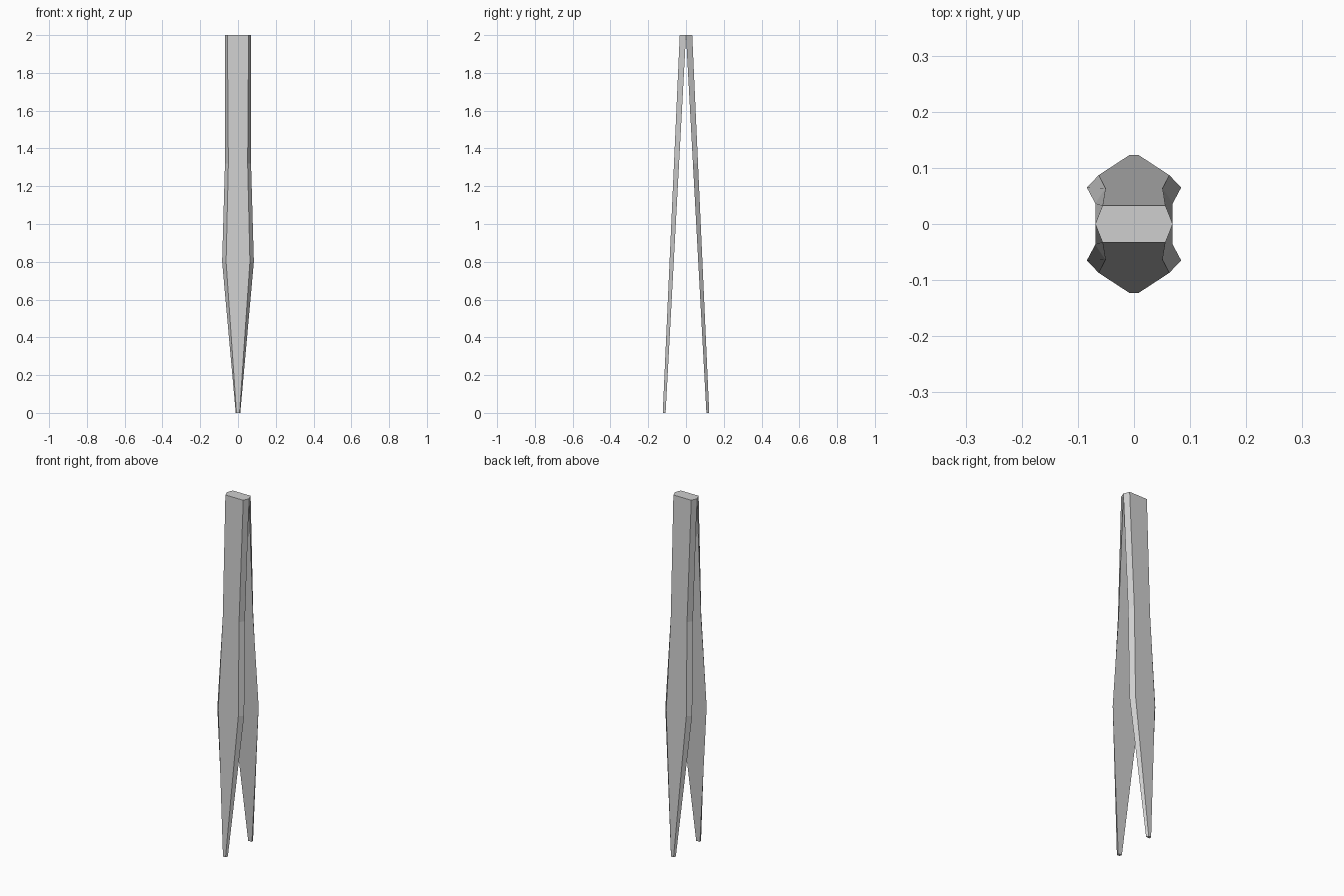
import bpy
import bmesh

cube = bpy.data.objects.get("Cube")
if cube:
    bpy.data.objects.remove(cube, do_unlink=True)

steel = bpy.data.materials.new("light_grey_steel")
steel.use_nodes = True
colour = (0.62, 0.62, 0.62, 1)
steel.diffuse_color = colour
steel.node_tree.nodes["Principled BSDF"].inputs["Base Color"].default_value = colour

# Arm sections from tip to joined end: height, outer and inner half width
SECTIONS = [(0, 0.008, 0.012), (0.8, 0.063, 0.084),
            (1.32, 0.051, 0.069), (2, 0.056, 0.069)]


def make_arm(name, side):
    """Loft one tapered arm with a narrow outer face and a wide inner face."""
    bm = bmesh.new()
    rings = []
    for z, outer, inner in SECTIONS:
        t = 1 - z / 2
        y_out = side * (0.033 + 0.09 * t)
        y_in = side * 0.108 * t
        corners = [(-outer, y_out), (outer, y_out), (inner, y_in), (-inner, y_in)]
        rings.append([bm.verts.new((x, y, z)) for x, y in corners])
    for low, high in zip(rings, rings[1:]):
        for i in range(4):
            j = (i + 1) % 4
            bm.faces.new((low[i], low[j], high[j], high[i]))
    bm.faces.new(rings[0])
    bm.faces.new(rings[-1])
    bmesh.ops.recalc_face_normals(bm, faces=bm.faces)
    mesh = bpy.data.meshes.new(name)
    bm.to_mesh(mesh)
    bm.free()
    mesh.materials.append(steel)
    bpy.context.collection.objects.link(bpy.data.objects.new(name, mesh))


# Two mirrored arms meeting at the top
make_arm("front_arm", -1)
make_arm("back_arm", 1)
